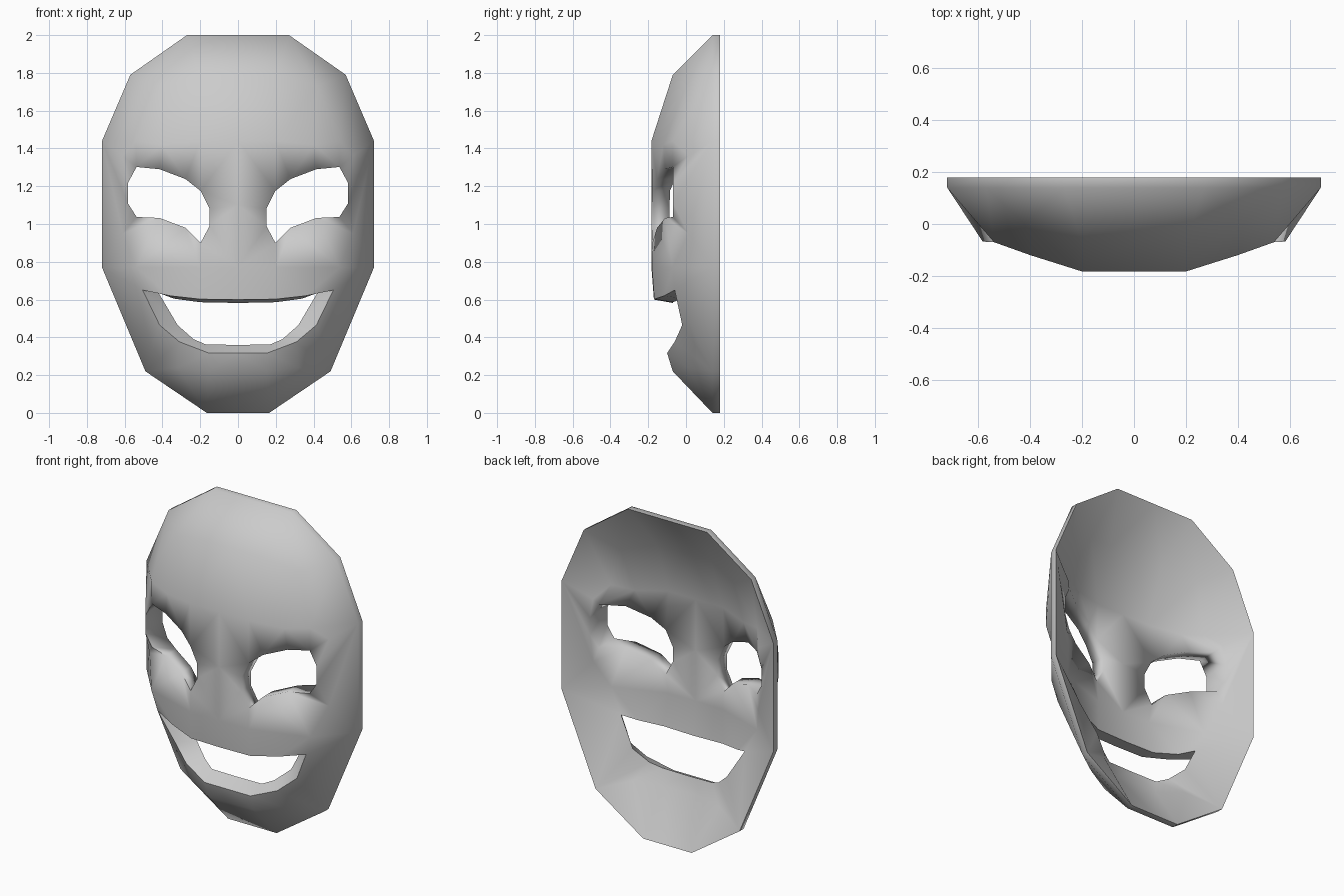
import bpy, bmesh
from mathutils import Vector
from mathutils.geometry import delaunay_2d_cdt

if "Cube" in bpy.data.objects:
    bpy.data.objects.remove(bpy.data.objects["Cube"])

# Right half of the mask, every point is (x, y, z)
# Outer rim, from top centre down to bottom centre
rim = [(0, .14, 2), (.27, .14, 2), (.57, .14, 1.79), (.72, .14, 1.44),
       (.72, .14, .77), (.49, .14, .22), (.165, .14, 0), (0, .14, 0)]
# Mouth edge from lower lip to upper lip, front and back of the shell
mouth = [(0, -.1, .317), (.155, -.1, .317), (.31, -.06, .376), (.415, -.02, .465),
         (.505, -.06, .65), (.36, -.115, .62), (.2, -.168, .602), (0, -.17, .6)]
mouth_back = [(0, -.01, .36), (.17, -.01, .362), (.235, .02, .39), (.32, .06, .465),
              (.42, .03, .635), (.34, -.02, .605), (.2, -.07, .586), (0, -.07, .582)]
# Eye opening
eye = [(.537, -.07, 1.302), (.415, -.11, 1.29), (.278, -.153, 1.238), (.198, -.18, 1.175),
       (.15, -.182, 1.08), (.15, -.182, .99), (.198, -.178, .90), (.278, -.153, .98),
       (.415, -.11, 1.032), (.537, -.07, 1.037), (.583, -.068, 1.11), (.583, -.068, 1.217)]
# Face surface: centre line points and side points
chin_mid = [(0, -.07, .22)]
face_mid = [(0, -.183, .77), (0, -.183, 1.1), (0, -.183, 1.44), (0, -.07, 1.79)]
surface = [(.155, -.07, .22), (.32, .01, .24), (.2, -.18, .77), (.54, -.07, .77),
           (.2, -.183, 1.44), (.4, -.12, 1.42), (.54, -.07, 1.44), (.2, -.07, 1.79),
           (.42, .0, 1.73), (.61, .012, .95), (.61, .012, 1.36)]


def shift(points, d):
    return [(x, y + d, z) for x, y, z in points]


def inset(points):
    return [(x * .92, y + .088, 1 + (z - 1) * .935) for x, y, z in points]


border = rim + chin_mid + mouth + face_mid
front = border + eye + surface
# The shell has even thickness, so it gets deeper on the steep sides
eye_back = [(x, y + .095 + max(0, x - .4) * .4, z) for x, y, z in eye]
back = (shift(rim, .04) + inset(chin_mid) + mouth_back + inset(face_mid)
        + eye_back + inset(surface))


def loop(start, count):
    return [(start + i, start + (i + 1) % count) for i in range(count)]


# Triangulate the half face, leaving the eye open
edges = loop(0, len(border)) + loop(len(border), len(eye))
_, _, tris, orig, _, _ = delaunay_2d_cdt(
    [Vector((x, z)) for x, y, z in front], edges, [], 1, 1e-5)
tris = [[orig[i][0] for i in t] for t in tris]
eye_ids = set(range(len(border), len(border) + len(eye)))


def in_eye(t):
    cx, cz = (sum(front[i][k] for i in t) / 3 for k in (0, 2))
    inside = False
    for a, b in zip(eye, eye[1:] + eye[:1]):
        if (a[2] > cz) != (b[2] > cz):
            if cx < a[0] + (cz - a[2]) * (b[0] - a[0]) / (b[2] - a[2]):
                inside = not inside
    return inside


tris = [t for t in tris if not (set(t) <= eye_ids and in_eye(t))]

# Front skin, back skin and the walls between them
bm = bmesh.new()
f = [bm.verts.new(p) for p in front]
b = [bm.verts.new(p) for p in back]
for t in tris:
    bm.faces.new([f[i] for i in t])
    bm.faces.new([b[i] for i in reversed(t)])
mouth_start = len(rim) + len(chin_mid)
for i, j in edges:
    if front[i][0] > 0 or front[j][0] > 0:
        bm.faces.new([f[j], f[i], b[i], b[j]])
        # Crisp lip edges
        if mouth_start <= i < j < mouth_start + len(mouth):
            bm.edges.get((f[i], f[j])).smooth = False
            bm.edges.get((b[i], b[j])).smooth = False

# Mirror to the left half
copy = bmesh.ops.duplicate(bm, geom=bm.verts[:] + bm.edges[:] + bm.faces[:])["geom"]
for v in copy:
    if isinstance(v, bmesh.types.BMVert):
        v.co.x *= -1
bmesh.ops.remove_doubles(bm, verts=bm.verts[:], dist=1e-4)
bmesh.ops.recalc_face_normals(bm, faces=bm.faces[:])

mesh = bpy.data.meshes.new("face_mask")
bm.to_mesh(mesh)
bm.free()
mask = bpy.data.objects.new("face_mask", mesh)
bpy.context.collection.objects.link(mask)
bpy.context.view_layer.objects.active = mask
mask.select_set(True)
bpy.ops.object.shade_smooth_by_angle(angle=1.75)
